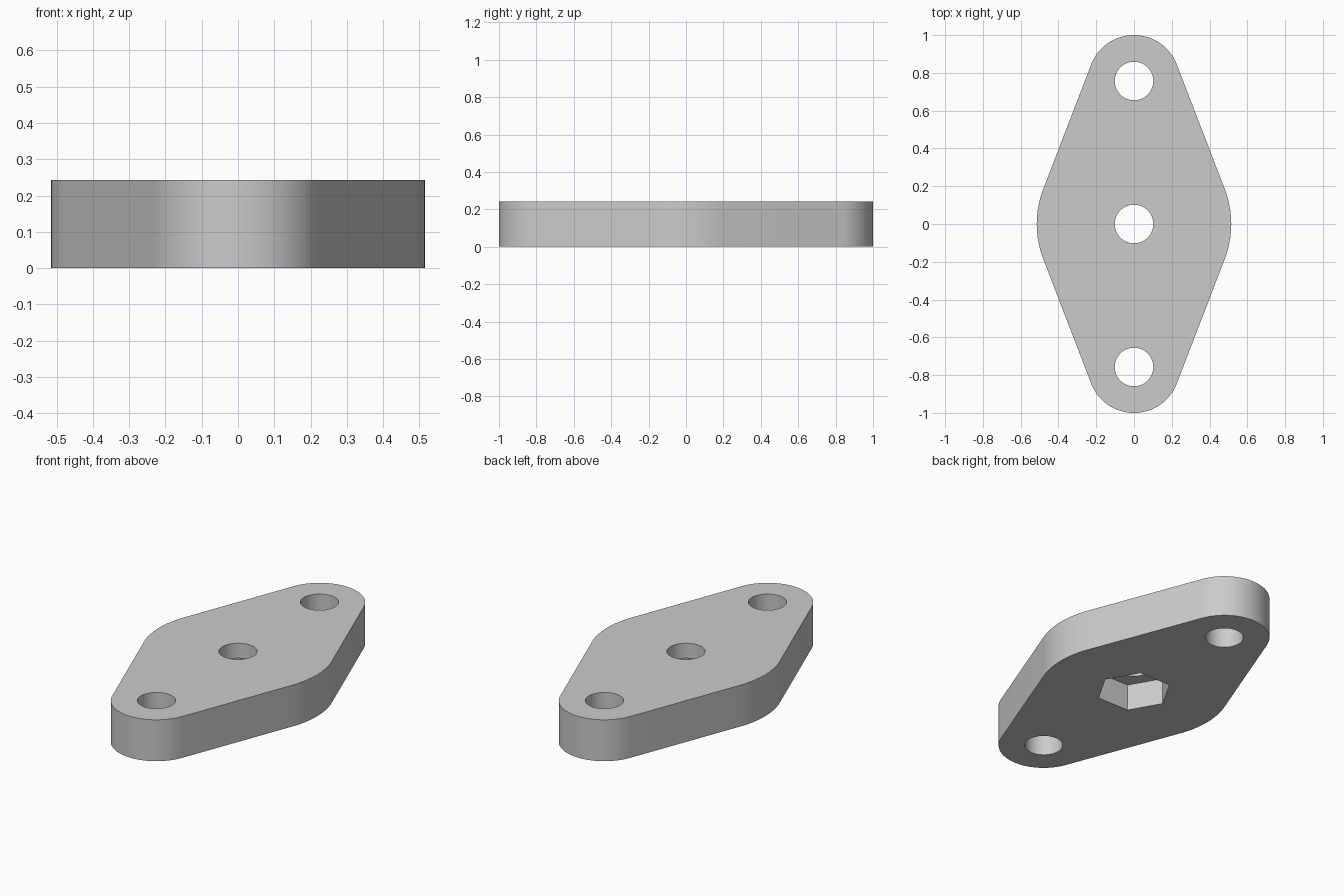
import bpy
import bmesh
from math import asin, cos, sin, pi, radians

HEIGHT = 0.243
BOLT_Y = 0.757
END_R, MID_R = 0.243, 0.515
HOLE_R = 0.102
NUT_R, NUT_DEPTH = 0.202, 0.155

cube = bpy.data.objects.get("Cube")
if cube:
    bpy.data.objects.remove(cube, do_unlink=True)

grey = bpy.data.materials.new("light_grey")
grey.use_nodes = True
colour = (0.6, 0.6, 0.6, 1)
grey.diffuse_color = colour
grey.node_tree.nodes["Principled BSDF"].inputs["Base Color"].default_value = colour


def arc(y, radius, start, end, steps):
    """Points along a circular arc centred on the long axis."""
    angles = [start + (end - start) * i / steps for i in range(steps + 1)]
    return [(radius * cos(a), y + radius * sin(a)) for a in angles]


def prism(name, outline, bottom, top):
    """Extrude a flat outline straight up into a solid."""
    bm = bmesh.new()
    base = bm.faces.new([bm.verts.new((x, y, bottom)) for x, y in outline])
    walls = bmesh.ops.extrude_face_region(bm, geom=[base])
    moved = [g for g in walls["geom"] if isinstance(g, bmesh.types.BMVert)]
    bmesh.ops.translate(bm, verts=moved, vec=(0, 0, top - bottom))
    bmesh.ops.recalc_face_normals(bm, faces=bm.faces)
    mesh = bpy.data.meshes.new(name)
    bm.to_mesh(mesh)
    bm.free()
    mesh.materials.append(grey)
    obj = bpy.data.objects.new(name, mesh)
    bpy.context.collection.objects.link(obj)
    return obj


# Flange plate: round middle and ends joined by tangent sides
tilt = asin((MID_R - END_R) / BOLT_Y)
half = arc(0, MID_R, -tilt, tilt, 16) + arc(BOLT_Y, END_R, tilt, pi - tilt, 48)
plate = prism("flange_plate", half + [(-x, -y) for x, y in half], 0, HEIGHT)

# Cutters: three through holes and a hexagonal nut pocket underneath
cutters = [prism("hole_cutter", arc(y, HOLE_R, 0, 2 * pi, 64)[:-1], -0.1, HEIGHT + 0.1)
           for y in (-BOLT_Y, 0, BOLT_Y)]
cutters.append(prism("nut_cutter", arc(0, NUT_R, 0, 2 * pi, 6)[:-1], -0.1, NUT_DEPTH))

bpy.ops.object.select_all(action="DESELECT")
plate.select_set(True)
bpy.context.view_layer.objects.active = plate
for cutter in cutters:
    cutter.hide_render = True
    mod = plate.modifiers.new("cut", "BOOLEAN")
    mod.operation = "DIFFERENCE"
    mod.solver = "EXACT"
    mod.object = cutter
    bpy.ops.object.modifier_apply(modifier=mod.name)
    bpy.data.objects.remove(cutter, do_unlink=True)

bpy.ops.object.shade_smooth_by_angle(angle=radians(30))
